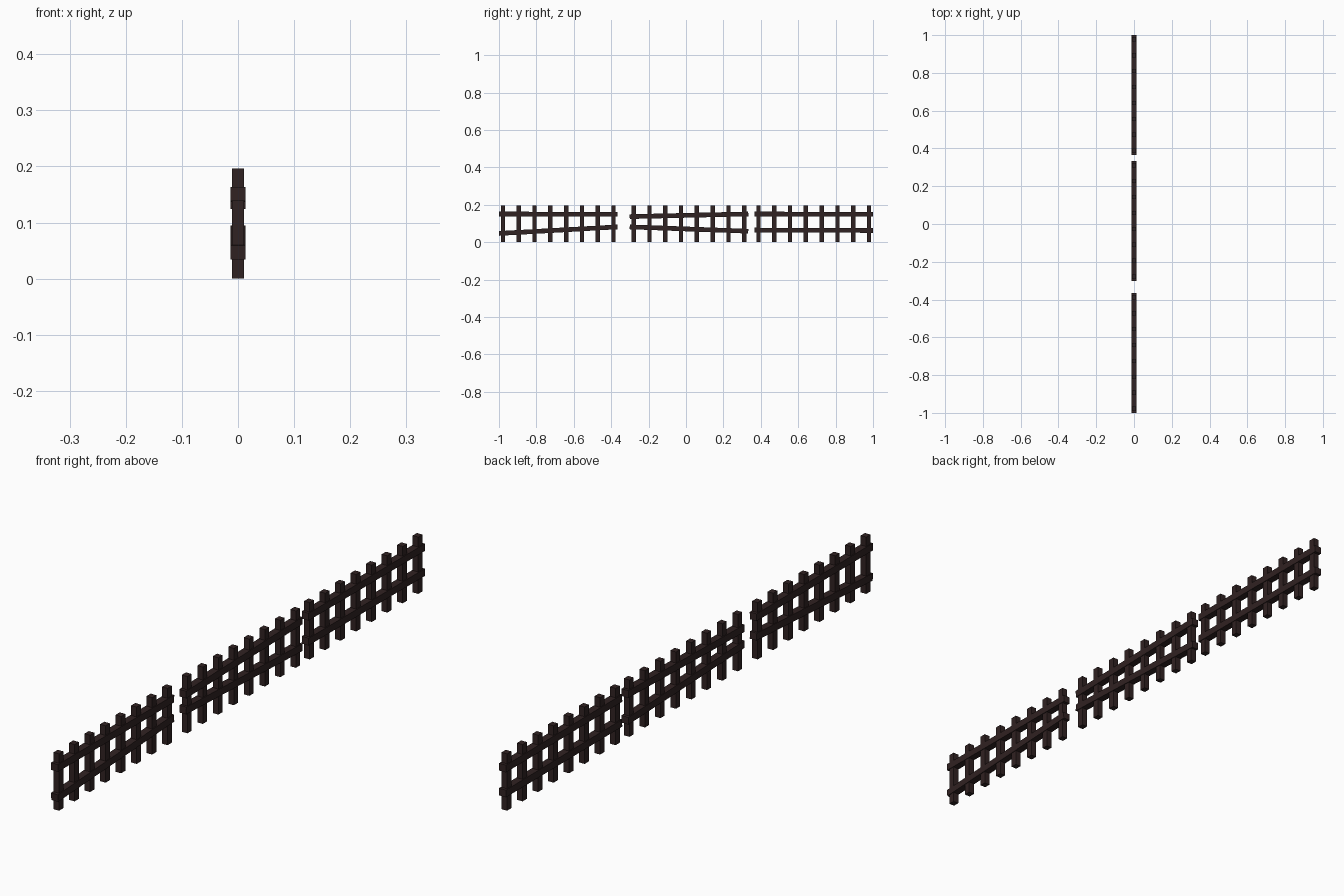
import bpy, math

if "Cube" in bpy.data.objects:
    bpy.data.objects.remove(bpy.data.objects["Cube"])

wood = bpy.data.materials.new("dark brown wood")
wood.diffuse_color = (0.030, 0.016, 0.016, 1)
wood.use_nodes = True
wood.node_tree.nodes["Principled BSDF"].inputs["Base Color"].default_value = wood.diffuse_color


def box(name, size, loc, tilt=0.0):
    """Box of full size, tilted about the x axis."""
    bpy.ops.mesh.primitive_cube_add(size=1, location=loc, rotation=(tilt, 0, 0))
    ob = bpy.context.object
    ob.name = name
    ob.scale = size
    ob.data.materials.append(wood)
    return ob


LENGTH = 0.634      # length of one fence section
HEIGHT = 0.196      # picket height
PICKETS = 8
SPACING = 0.0845

# section centre y, then (front z, back z) of the upper and lower rail
sections = [
    (-0.683, (0.151, 0.149), (0.047, 0.082)),
    (0.016, (0.137, 0.151), (0.082, 0.059)),
    (0.683, (0.151, 0.149), (0.065, 0.063)),
]

for s, (cy, upper, lower) in enumerate(sections, 1):
    # vertical pickets
    for i in range(PICKETS):
        y = cy + (i - (PICKETS - 1) / 2) * SPACING
        box(f"section_{s}_picket_{i + 1}", (0.021, 0.023, HEIGHT), (0, y, HEIGHT / 2))
    # rails, nailed slightly crooked and a little thicker than the pickets
    for part, (z0, z1) in (("upper_rail", upper), ("lower_rail", lower)):
        tilt = math.atan2(z1 - z0, LENGTH)
        box(f"section_{s}_{part}", (0.026, LENGTH, 0.025), (0, cy, (z0 + z1) / 2), tilt)
